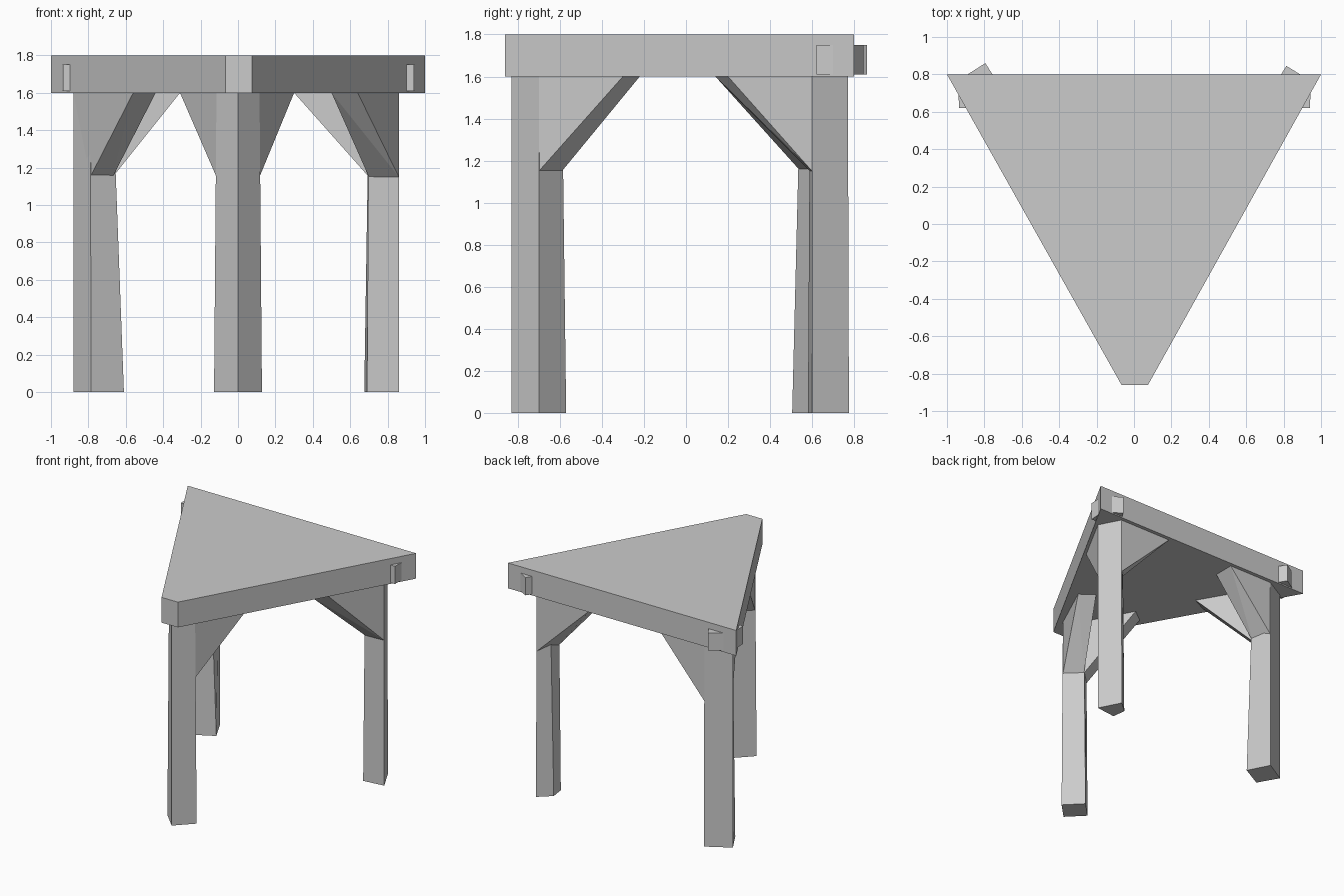
import bpy, bmesh

if "Cube" in bpy.data.objects:
    bpy.data.objects.remove(bpy.data.objects["Cube"])


def make(name, bm):
    bmesh.ops.recalc_face_normals(bm, faces=bm.faces)
    me = bpy.data.meshes.new(name)
    bm.to_mesh(me)
    bm.free()
    ob = bpy.data.objects.new(name, me)
    bpy.context.collection.objects.link(ob)
    return ob


def loft(name, low, high, z0, z1):
    """Solid between two matching outlines."""
    bm = bmesh.new()
    a = [bm.verts.new((x, y, z0)) for x, y in low]
    b = [bm.verts.new((x, y, z1)) for x, y in high]
    bm.faces.new(a)
    bm.faces.new(b)
    n = len(a)
    for i in range(n):
        j = (i + 1) % n
        bm.faces.new((a[i], a[j], b[j], b[i]))
    return make(name, bm)


def hull(name, points):
    """Convex solid around a handful of points."""
    bm = bmesh.new()
    for p in points:
        bm.verts.new(p)
    r = bmesh.ops.convex_hull(bm, input=bm.verts)
    bmesh.ops.delete(bm, geom=[v for v in r["geom_interior"]
                               if isinstance(v, bmesh.types.BMVert)], context='VERTS')
    bmesh.ops.dissolve_limit(bm, angle_limit=0.02, verts=bm.verts, edges=bm.edges)
    return make(name, bm)


Z = 1.6

# table top: triangle with the front corner cut off
outline = [(-1, 0.8), (-0.067, -0.86), (0.075, -0.86), (1, 0.8)]
loft("table_top", outline, outline, Z, 1.8)

# legs: four-sided posts, slightly tapered (bottom outline, top outline)
legs = {
    "front_leg": ([(0, -0.83), (0.128, -0.7), (0, -0.57), (-0.128, -0.7)],
                  [(0, -0.83), (0.115, -0.7), (0, -0.59), (-0.115, -0.7)]),
    "back_left_leg": ([(-0.88, 0.67), (-0.785, 0.505), (-0.61, 0.6), (-0.7, 0.775)],
                      [(-0.88, 0.67), (-0.79, 0.545), (-0.67, 0.6), (-0.7, 0.77)]),
    "back_right_leg": ([(0.86, 0.6), (0.69, 0.58), (0.675, 0.69), (0.77, 0.775)],
                       [(0.86, 0.6), (0.7, 0.59), (0.7, 0.7), (0.77, 0.77)]),
}
for name, (low, high) in legs.items():
    loft(name, low, high, 0, Z)

# corner braces: leg, two low points on the leg, two far points under the top
braces = [
    ("front_brace_right", "front_leg", (0, 1, 2), (1, 2), [(0.3, -0.3), (0.19, -0.22)]),
    ("front_brace_left", "front_leg", (0, 3, 2), (3, 2), [(-0.31, -0.3), (-0.2, -0.22)]),
    ("left_side_brace", "back_left_leg", (0, 1, 2), (1, 2), [(-0.56, 0.14), (-0.44, 0.2)]),
    ("back_brace_left", "back_left_leg", (0, 2, 3), (2, 3), [(-0.31, 0.6), (-0.31, 0.77)]),
    ("right_side_brace", "back_right_leg", (3, 0, 1), (0, 1), [(0.64, 0.2), (0.5, 0.14)]),
    ("back_brace_right", "back_right_leg", (0, 1, 3), (1, 3), [(0.3, 0.6), (0.3, 0.77)]),
]
for name, leg, top, low, far in braces:
    section = legs[leg][1]
    pts = [(*section[i], Z) for i in top]
    pts += [(*section[i], 1.15) for i in low]
    pts += [(x, y, Z) for x, y in far]
    hull(name, pts)

# tenon ends poking through the edge of the top
tenons = {
    "back_left_tenon": [(-0.905, 0.79), (-0.795, 0.86), (-0.75, 0.79), (-0.8, 0.74)],
    "back_right_tenon": [(0.905, 0.79), (0.815, 0.845), (0.78, 0.79), (0.82, 0.74)],
    "left_side_tenon": [(-0.94, 0.72), (-0.935, 0.62), (-0.85, 0.62), (-0.85, 0.72)],
    "right_side_tenon": [(0.945, 0.72), (0.94, 0.62), (0.85, 0.62), (0.85, 0.72)],
}
for name, pts in tenons.items():
    loft(name, pts, pts, 1.61, 1.75)
